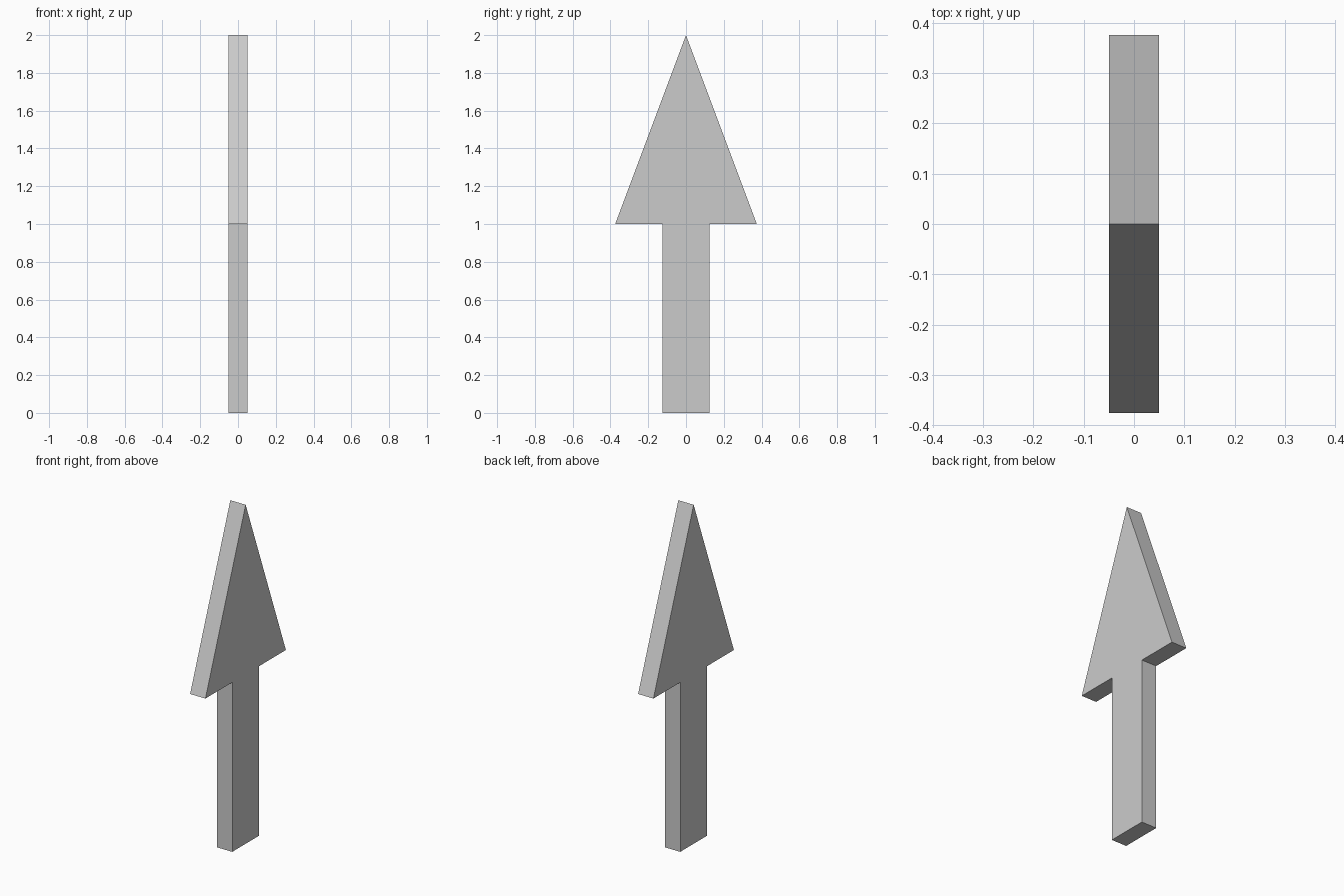
import bpy
import bmesh

if "Cube" in bpy.data.objects:
    bpy.data.objects.remove(bpy.data.objects["Cube"])

THICKNESS = 0.10

# Half outline of the arrow in (y, z), from the shaft foot up to the tip
half = [(0.125, 0.0), (0.125, 1.0), (0.375, 1.0)]
tip = (0.0, 2.0)
outline = half + [tip] + [(-y, z) for y, z in reversed(half)]

# Flat arrow face, extruded along x into a plate
bm = bmesh.new()
face = bm.faces.new([bm.verts.new((-THICKNESS / 2, y, z)) for y, z in outline])
extruded = bmesh.ops.extrude_face_region(bm, geom=[face], use_keep_orig=True)
moved = [g for g in extruded["geom"] if isinstance(g, bmesh.types.BMVert)]
bmesh.ops.translate(bm, verts=moved, vec=(THICKNESS, 0, 0))
bmesh.ops.recalc_face_normals(bm, faces=bm.faces[:])

mesh = bpy.data.meshes.new("arrow")
bm.to_mesh(mesh)
bm.free()
arrow = bpy.data.objects.new("arrow", mesh)
bpy.context.collection.objects.link(arrow)
